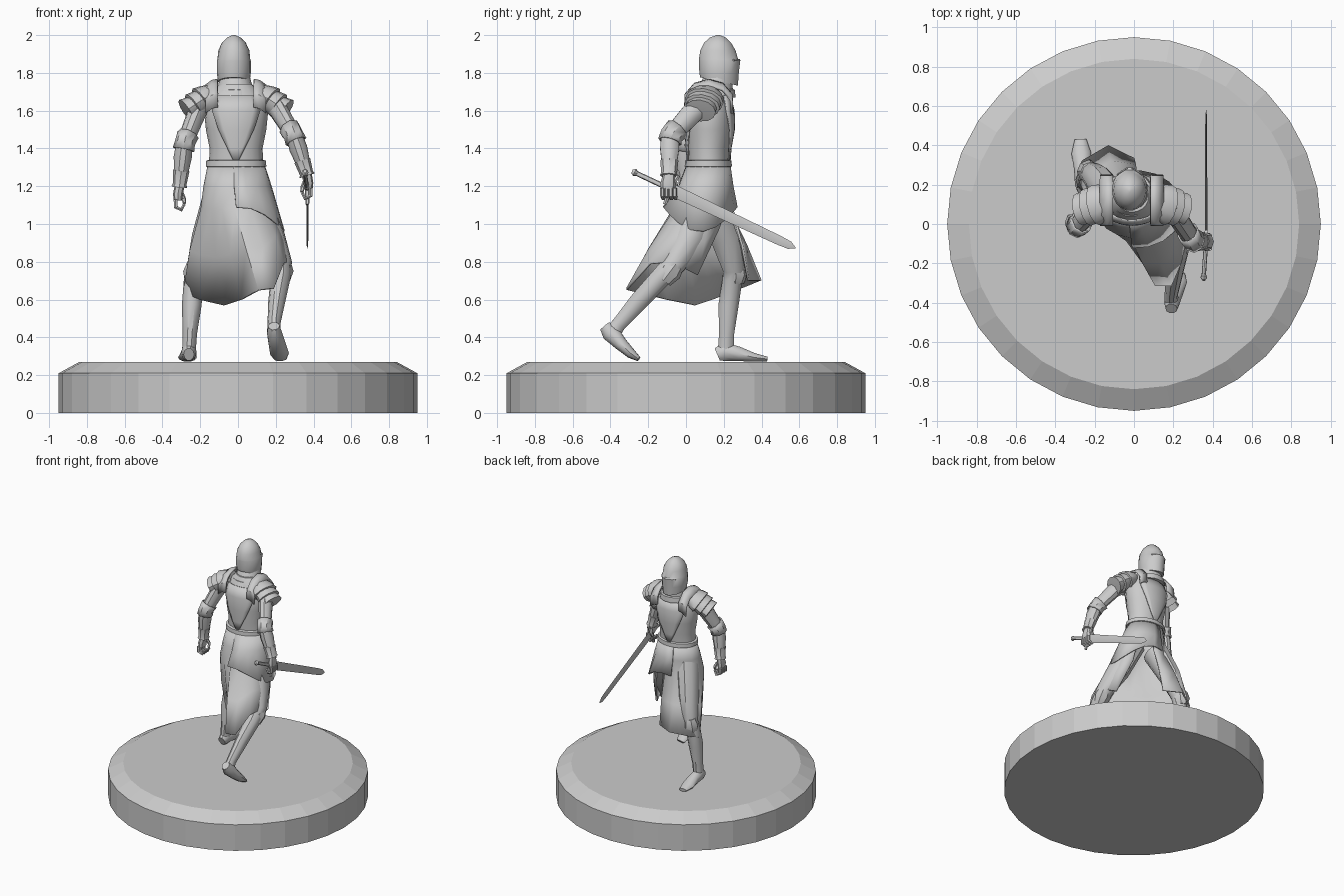
import bpy, bmesh
from math import sin, cos, pi, radians
from mathutils import Vector as V


def grid(name, rows, closed=True, caps=True, solid=0):
    """Skin a list of point rows; optional end caps or wall thickness."""
    bm = bmesh.new()
    vs = [[bm.verts.new(p) for p in r] for r in rows]
    n = len(rows[0])
    for a, b in zip(vs, vs[1:]):
        for i in range(n if closed else n - 1):
            j = (i + 1) % n
            bm.faces.new((a[i], a[j], b[j], b[i]))
    if closed and caps:
        bm.faces.new(vs[0])
        bm.faces.new(vs[-1])
    bmesh.ops.recalc_face_normals(bm, faces=bm.faces)
    me = bpy.data.meshes.new(name)
    bm.to_mesh(me)
    bm.free()
    ob = bpy.data.objects.new(name, me)
    bpy.context.collection.objects.link(ob)
    if solid:
        m = ob.modifiers.new("thickness", 'SOLIDIFY')
        m.thickness, m.offset = solid, 0
    return ob


def limb(name, pts, n=10, ref=(1, 0, 0), phase=0, caps=True, solid=0):
    """Tube through (point, radius along ref, radius across)."""
    ps = [V(p[0]) for p in pts]
    rows = []
    for i, (_, ra, rb) in enumerate(pts):
        t = (ps[min(i + 1, len(ps) - 1)] - ps[max(i - 1, 0)]).normalized()
        u = V(ref)
        u = (u - t * u.dot(t)).normalized()
        w = t.cross(u)
        rows.append([ps[i] + u * ra * cos(phase + 2 * pi * k / n) + w * rb * sin(phase + 2 * pi * k / n)
                     for k in range(n)])
    return grid(name, rows, caps=caps, solid=solid)


def oval(cx, cy, z, rx, ry, angles):
    return [V((cx + rx * cos(a), cy + ry * sin(a), z)) for a in angles]


def full(n):
    return [2 * pi * k / n for k in range(n)]


# Round base with bevelled rim
base = grid("base", [oval(0, 0, z, r, r, full(32)) for z, r in ((0, .95), (.21, .95), (.27, .84))])

# Torso armour
body = [(1.30, .145, .105, .12), (1.40, .140, .110, .12), (1.50, .160, .123, .125),
        (1.60, .170, .122, .125), (1.68, .145, .100, .125), (1.74, .085, .080, .14)]
grid("torso", [oval(-.01, cy, z, rx, ry, full(20)) for z, rx, ry, cy in body])

# Raised pointed plates on chest and back
for name, mid in (("chest_plate", 90), ("back_plate", -90)):
    rows = []
    for (z, rx, ry, cy), half in zip(body[:5], (4, 18, 34, 46, 44)):
        rows.append(oval(-.01, cy, z + .03 if z < 1.35 else z, rx + .006, ry + .007,
                         [radians(mid + half * k / 3) for k in range(-3, 4)]))
    grid(name, rows, closed=False, solid=.008)

# Belt and collar
grid("belt", [oval(-.01, .118, z, rx, rx - .035, full(20))
              for z, rx in ((1.30, .150), (1.305, .160), (1.335, .158), (1.34, .145))])
grid("collar", [oval(-.015, y, z, r, r, full(14)) for z, r, y in
                ((1.67, .125, .14), (1.71, .112, .15), (1.715, .095, .155), (1.78, .078, .17))])

# Helmet with a front ridge
rows = []
for z, rx, back, front in ((1.755, .084, .098, .105), (1.80, .090, .103, .110), (1.865, .090, .105, .118),
                           (1.872, .087, .105, .106), (1.92, .082, .098, .092), (1.96, .063, .077, .068),
                           (1.988, .035, .045, .038), (2.0, .006, .01, .006)):
    ring = []
    for a in full(18):
        s = sin(a)
        y = (front if s > 0 else back) * s
        if s > .6:
            y *= .94 + .06 * abs(s) ** 8
        ring.append((-.022 + rx * cos(a), .172 + y, z - (.22 * y if z < 1.78 else 0)))
    rows.append(ring)
grid("helmet", rows)
for s in (-1, 1):
    limb("visor_slit", [((-.022 + s * .012, .284, 1.868), .006, .005),
                        ((-.022 + s * .065, .250, 1.868), .006, .005)], 4, (0, 0, 1))

# Skirt: waist and hip ovals flowing to an uneven stride hem
hem = [(45, .15, .17, .97), (15, .22, .06, .73), (-15, .26, -.08, .80), (-45, .24, -.19, .79),
       (-70, .19, -.31, .66), (-95, .11, -.31, .65), (-115, .02, -.10, .60), (-135, -.07, .05, .57),
       (-158, -.20, .14, .60), (-180, -.285, .24, .64), (-205, -.26, .32, .67), (-240, -.13, .395, .70),
       (-275, .0, .33, .70)]
ang = [radians(h[0]) for h in hem]
hip = oval(0, .09, 1.08, .192, .155, ang)
low = [V(h[1:]) for h in hem]
grid("skirt", [oval(-.01, .118, 1.31, .145, .11, ang), oval(-.005, .105, 1.2, .172, .135, ang), hip,
               [a.lerp(b, .5) + V((a.x, a.y - .09, 0)) * .06 for a, b in zip(hip, low)], low],
     closed=False, solid=.012)

# Overlapping hip cloth on the right
ang = [radians(105 - 20 * k) for k in range(11)]
rows = [oval(-.01, .118, 1.31, .149, .114, ang), oval(-.005, .105, 1.2, .180, .143, ang)]
rows.append([p.lerp(V((.01 + .235 * cos(a), .075 + .195 * sin(a), .96 + .13 * sin(a) ** 2)), 1)
             for p, a in zip(rows[1], ang)])
grid("hip_cloth", rows, closed=False, solid=.008)

# Legs and feet
limb("left_leg", [((-.10, .12, 1.15), .085, .10), ((-.17, .21, .93), .075, .085), ((-.215, .255, .76), .058, .062),
                  ((-.235, .245, .70), .052, .055), ((-.245, .225, .57), .052, .056), ((-.255, .215, .42), .038, .042),
                  ((-.26, .21, .32), .036, .044)])
limb("right_leg", [((.09, .10, 1.15), .085, .10), ((.17, .02, .93), .080, .09), ((.225, -.06, .79), .062, .065),
                   ((.225, -.14, .71), .052, .056), ((.205, -.25, .59), .045, .052), ((.19, -.355, .47), .034, .040),
                   ((.19, -.385, .43), .036, .045)])
limb("left_foot", [((-.26, .165, .31), .028, .036), ((-.26, .20, .325), .040, .052), ((-.262, .28, .312), .043, .040),
                   ((-.268, .36, .294), .050, .024), ((-.272, .43, .285), .030, .013)])
limb("right_foot", [((.19, -.43, .46), .030, .032), ((.193, -.40, .425), .040, .050), ((.207, -.345, .365), .045, .037),
                    ((.22, -.29, .313), .050, .027), ((.225, -.25, .285), .034, .013)])

# Knee plates
for name, p, q in (("left_knee", (-.22, .27, .79), (-.235, .262, .69)), ("right_knee", (.23, -.045, .80), (.23, -.12, .70))):
    a, b = V(p), V(q)
    limb(name, [(a, .050, .045), (a.lerp(b, .5), .064, .062), (b, .046, .045)], 8)

# Arms with flared elbow and wrist guards
arms = {"left": ((-.19, .10, 1.66), (-.285, -.01, 1.42), (-.31, .005, 1.20)),
        "right": ((.18, .10, 1.66), (.30, -.085, 1.46), (.365, -.09, 1.26))}
for side, joints in arms.items():
    sh, el, wr = (V(p) for p in joints)
    limb(side + "_upper_arm", [(sh, .055, .065), (sh.lerp(el, .5), .048, .058), (el, .043, .047)])
    limb(side + "_forearm", [(el.lerp(wr, -.08), .042, .047), (el.lerp(wr, .3), .048, .053), (wr, .030, .034)])
    limb(side + "_elbow_guard", [(el + (sh - el) * .22, .055, .062), (el + (sh - el) * .05, .050, .058),
                                 (el.lerp(wr, .12), .054, .060)], 8, caps=False, solid=.008)
    limb(side + "_wrist_guard", [(el.lerp(wr, .62), .044, .048), (el.lerp(wr, .95), .036, .042),
                                 (el.lerp(wr, 1.02), .042, .048)], 8)

    # Gauntlet with curled fingers
    s = -1 if side == "left" else 1
    palm = wr + V((s * .008, -.005, -.045))
    limb(side + "_hand", [(wr, .026, .032), (palm, .026, .040), (palm + V((0, 0, -.03)), .022, .038)], 8)
    for k in range(4):
        f = palm + V((s * .012, -.03 + .022 * k, -.025))
        limb(side + "_finger", [(f, .012, .012), (f + V((0, 0, -.04)), .012, .012),
                                (f + V((-s * .03, .004, -.055)), .011, .011),
                                (f + V((-s * .045, .004, -.025)), .009, .009)], 6, (0, 1, 0))
    limb(side + "_thumb", [(palm + V((-s * .015, .035, .015)), .013, .013), (palm + V((-s * .03, .045, -.02)), .012, .012),
                           (palm + V((-s * .035, .03, -.045)), .009, .009)], 6)

    # Layered shoulder plates
    a, b = V((s * .115 - .01, .115, 1.70)), V((s * .265 - .01, .075, 1.60))
    steps = ((0, .065, .045), (.25, .098, .066), (.48, .104, .078), (.5, .092, .062), (.75, .096, .072),
             (.77, .080, .056), (1, .084, .068), (1.01, .05, .04))
    limb(side + "_shoulder_plate", [(a.lerp(b, t), ra, rb) for t, ra, rb in steps], 12, (0, 1, 0))

    # Strap plate standing up beside the neck
    rows = []
    for k in range(7):
        t = radians(-15 + 35 * k)
        y, z = .12 + .128 * cos(t), 1.635 + .115 * sin(t)
        rows.append([(s * .095 - .012, y, z + .012), (s * .125 - .012, y, z + .006), (s * .160 - .012, y, z - .02)])
    grid(side + "_neck_guard", rows, closed=False, solid=.014)

# Sword held along the right side
o, d, up = V((.367, -.085, 1.185)), V((0, .905, -.425)), V((0, .425, .905))


def at(t, x=0):
    return o + d * t + V((x, 0, 0))


limb("sword_blade", [(at(.0), .006, .033), (at(.64), .005, .025), (at(.70), .004, .021), (at(.735), .001, .002)], 4)
limb("sword_grip", [(at(-.19, -.012), .011, .013), (at(0), .011, .014)], 8)
limb("sword_pommel", [(at(-.222, -.012), .008, .010), (at(-.207, -.012), .018, .020), (at(-.188, -.012), .010, .011)], 8)
limb("sword_guard", [(at(.01) - up * .085, .010, .011), (at(0), .013, .014), (at(.01) + up * .085, .010, .011)], 6)

# Smooth the figure, keep the base faceted
bpy.ops.object.select_all(action='DESELECT')
for ob in bpy.context.collection.objects:
    if ob is not base:
        ob.select_set(True)
        bpy.context.view_layer.objects.active = ob
bpy.ops.object.shade_smooth_by_angle(angle=radians(38))
